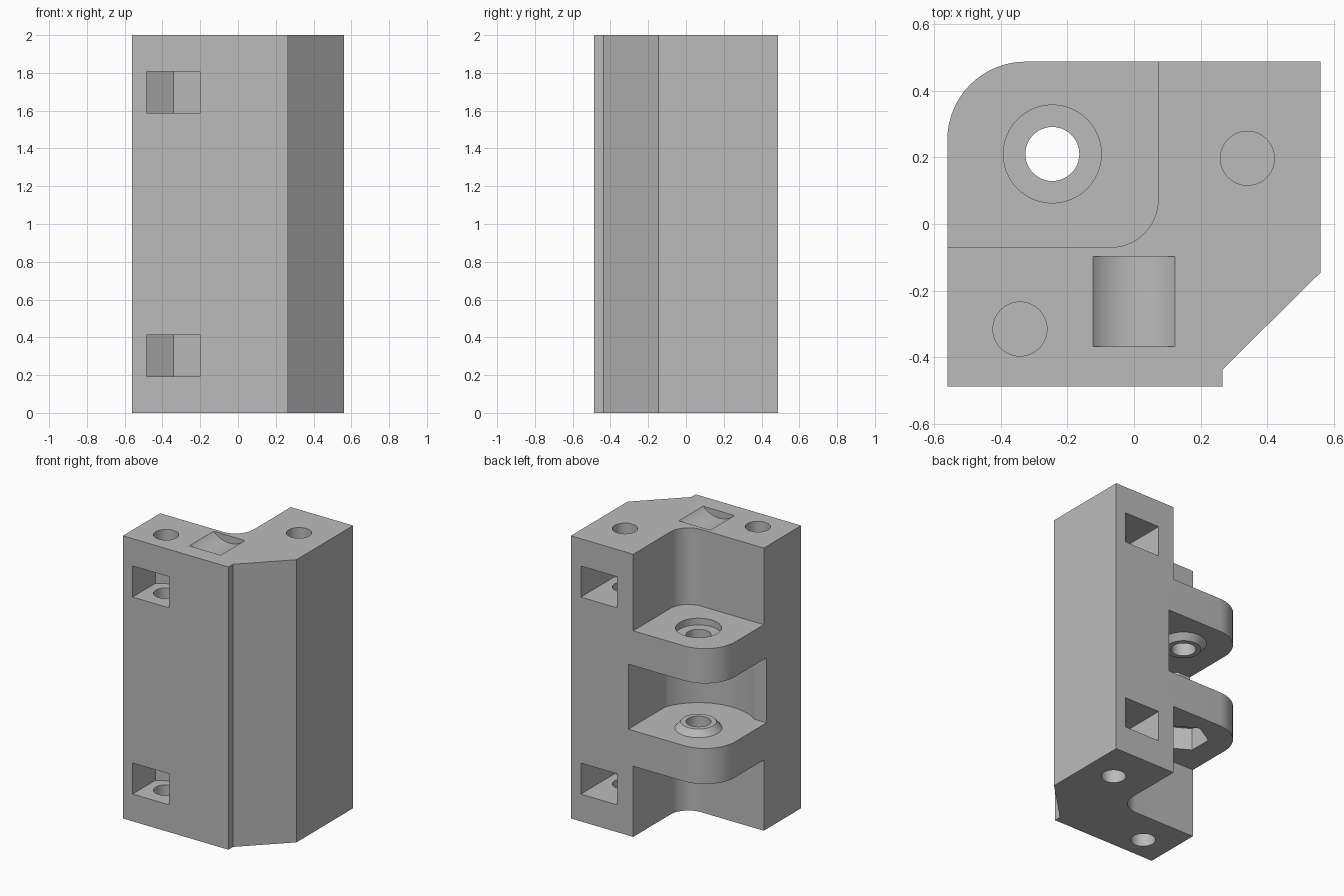
import bpy, bmesh
from math import cos, sin, radians, pi, sqrt
from mathutils import Matrix

default = bpy.data.objects.get("Cube")
if default:
    bpy.data.objects.remove(default)

grey = bpy.data.materials.new("plain_grey")
grey.use_nodes = True
colour = (0.5, 0.5, 0.5, 1)
grey.diffuse_color = colour
grey.node_tree.nodes["Principled BSDF"].inputs["Base Color"].default_value = colour


def arc(cx, cy, r, a0, a1, n=16):
    """Points along an arc, angles in degrees."""
    steps = [radians(a0 + (a1 - a0) * i / n) for i in range(n + 1)]
    return [(cx + r * cos(a), cy + r * sin(a)) for a in steps]


def circle(cx, cy, r, n=48):
    return arc(cx, cy, r, 0, 360, n)[:-1]


def loft(name, lower, upper, z0, z1, matrix=None):
    """Closed solid between two matching outlines."""
    bm = bmesh.new()
    a = [bm.verts.new((x, y, z0)) for x, y in lower]
    b = [bm.verts.new((x, y, z1)) for x, y in upper]
    bm.faces.new(a)
    bm.faces.new(b)
    for i in range(len(a)):
        j = (i + 1) % len(a)
        bm.faces.new((a[i], a[j], b[j], b[i]))
    if matrix:
        bm.transform(matrix)
    bmesh.ops.recalc_face_normals(bm, faces=bm.faces)
    mesh = bpy.data.meshes.new(name)
    bm.to_mesh(mesh)
    bm.free()
    mesh.materials.append(grey)
    obj = bpy.data.objects.new(name, mesh)
    bpy.context.collection.objects.link(obj)
    return obj


def prism(name, pts, z0, z1, matrix=None):
    return loft(name, pts, pts, z0, z1, matrix)


def combine(tool, operation="DIFFERENCE"):
    """Apply a boolean to the bracket and discard the tool."""
    tool.hide_render = True
    mod = bracket.modifiers.new(tool.name, "BOOLEAN")
    mod.operation, mod.solver, mod.object = operation, "EXACT", tool
    bpy.context.view_layer.objects.active = bracket
    bpy.ops.object.modifier_apply(modifier=mod.name)
    bpy.data.objects.remove(tool)


# Full-height block with one rounded and one chamfered corner
outline = [(-0.56, -0.487), (0.265, -0.487), (0.265, -0.437),
           (0.56, -0.145), (0.56, 0.487)]
outline += arc(-0.325, 0.252, 0.235, 90, 180)
bracket = prism("hinge_bracket", outline, 0, 2)

# Corner notches above and below the two hinge ears
notch = [(-0.8, 0.7), (-0.8, -0.07)] + arc(-0.07, 0.072, 0.142, 270, 360) + [(0.072, 0.7)]
for z0, z1 in ((1.458, 2.2), (-0.2, 0.5)):
    combine(prism("ear_notch", notch, z0, z1))

# Wider swing pocket between the ears
px, py = -0.245, 0.21
pocket = [(-0.8, 0.7), (-0.8, -0.1)] + arc(px, py, 0.38, 234.7, 339, 32) + [(0.11, 0.7)]
combine(prism("swing_pocket", pocket, 0.752, 1.212))

# Tapered washer bosses facing each other inside the pocket
wide, narrow = circle(px, py, 0.155), circle(px, py, 0.115)
combine(loft("lower_boss", wide, narrow, 0.748, 0.796), "UNION")
combine(loft("upper_boss", narrow, wide, 1.168, 1.216), "UNION")

# Hinge pin hole, screw head recess and nut recess
combine(prism("pin_hole", circle(px, py, 0.081), 0.3, 1.7))
combine(prism("head_recess", circle(px, py, 0.147), 1.41, 1.6))
combine(prism("nut_recess", arc(px, py, 0.165, 30, 330, 5), 0.4, 0.66))

# Mounting screw holes with side-loaded nut slots at both ends
half = 0.142
tip = 2 * half / sqrt(3)
for hx, hy, s in ((-0.342, -0.315, 1), (0.34, 0.197, -1)):
    shape = [(-half, -0.5), (half, -0.5), (half, tip / 2), (0, tip), (-half, tip / 2)]
    slot = [(hx + s * x, hy + s * y) for x, y in shape]
    for z0, z1 in ((-0.1, 0.65), (1.35, 2.1)):
        combine(prism("screw_hole", circle(hx, hy, 0.081), z0, z1))
    for z0 in (0.193, 1.587):
        combine(prism("nut_slot", slot, z0, z0 + 0.22))

# Shallow curved scoop in the top face
combine(prism("top_scoop", circle(0, 2.123, 0.174, 64), 0.097, 0.367,
              Matrix.Rotation(pi / 2, 4, "X")))

# Smooth curved walls, crisp edges
bpy.ops.object.select_all(action="DESELECT")
bracket.select_set(True)
bpy.context.view_layer.objects.active = bracket
bpy.ops.object.shade_smooth_by_angle(angle=radians(25))
